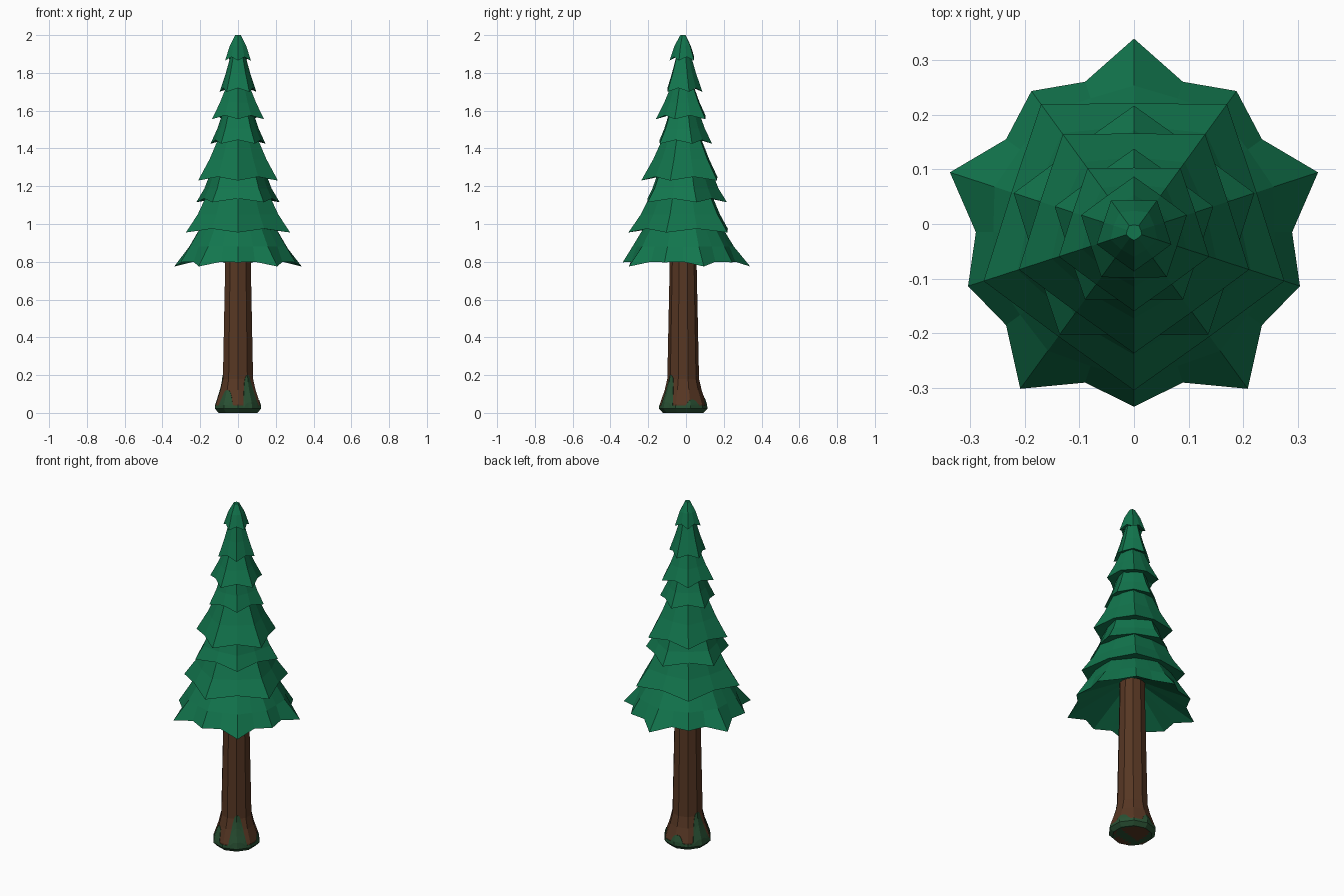
import bpy, bmesh
from math import sin, cos, pi, radians

if "Cube" in bpy.data.objects:
    bpy.data.objects.remove(bpy.data.objects["Cube"])

CY = -0.015  # tree axis sits slightly forward of centre


def material(name, rgb):
    m = bpy.data.materials.new(name)
    m.diffuse_color = (*rgb, 1)
    m.use_nodes = True
    m.node_tree.nodes["Principled BSDF"].inputs["Base Color"].default_value = m.diffuse_color
    return m


LEAF = material("needles", (0.006, 0.18, 0.075))
BARK = material("bark", (0.095, 0.038, 0.017))
MOSS = material("moss", (0.022, 0.08, 0.033))


def loft(name, rings, mat, cap_start=False, cap_end=False):
    """Skin a stack of closed rings of equal point count."""
    bm = bmesh.new()
    loops = [[bm.verts.new(p) for p in ring] for ring in rings]
    n = len(loops[0])
    for a, b in zip(loops, loops[1:]):
        for i in range(n):
            j = (i + 1) % n
            bm.faces.new((a[i], a[j], b[j], b[i]))
    if cap_start:
        bm.faces.new(loops[0][::-1])
    if cap_end:
        bm.faces.new(loops[-1])
    bmesh.ops.recalc_face_normals(bm, faces=bm.faces)
    me = bpy.data.meshes.new(name)
    bm.to_mesh(me)
    bm.free()
    me.materials.append(mat)
    ob = bpy.data.objects.new(name, me)
    bpy.context.collection.objects.link(ob)
    return ob


def ring(n, phase, rz):
    """rz is a repeating pattern of (radius, height)."""
    pts = []
    for i in range(n):
        r, z = rz[i % len(rz)]
        a = radians(phase) + 2 * pi * i / n
        pts.append((r * cos(a), CY + r * sin(a), z))
    return pts


# Branch tiers: rim height, tip radius, radius where the next tier covers it
tiers = [(0.775, 0.355, 0.205), (0.955, 0.29, 0.178), (1.115, 0.232, 0.158),
         (1.23, 0.222, 0.108), (1.425, 0.153, 0.086), (1.555, 0.145, 0.064),
         (1.70, 0.102, 0.040), (1.865, 0.072, 0.015)]
for k, (z, r, rt) in enumerate(tiers):
    last = k == len(tiers) - 1
    zt = 2.0 if last else tiers[k + 1][0] + 0.03
    if k == 0:
        n, shape = 20, (1, 0.96, 1, 0.96)
        rim = [(0.355, z), (0.29, 0.80), (0.32, 0.797), (0.29, 0.80)]
        inner = [(0.068, 0.93)]
    else:
        n, shape = 10, (1, 0.87)
        rim = [(r, z), (r * 0.815, z + 0.02)]
        inner = [(tiers[k - 1][2] * 0.8, z + 0.025)]
    rm, zm = (0.045, 1.945) if last else ((r + rt) / 2 * 0.96, (z + zt) / 2)
    rings = [ring(n, 90 if k % 2 == 0 else -90, p) for p in (
        inner, rim, [(rm * s, zm) for s in shape], [(rt * s, zt) for s in shape])]
    loft(f"branch_tier_{k + 1}", rings, LEAF, cap_end=True)

# Trunk with flared foot
profile = [(0.105, 0.0), (0.126, 0.022), (0.124, 0.045), (0.098, 0.12),
           (0.084, 0.18), (0.071, 0.80), (0.068, 1.0)]
loft("trunk", [ring(10, 18, [p]) for p in profile], BARK, True, True)


# Moss skin hugging the foot, with a wavy upper edge
def foot_radius(z):
    for (r0, z0), (r1, z1) in zip(profile, profile[1:]):
        if z <= z1:
            return r0 + (r1 - r0) * (z - z0) / (z1 - z0)


def moss_height(deg):
    h = 0.038
    for centre, half, top in ((-52, 24, 0.20), (-125, 22, 0.12), (25, 18, 0.07),
                              (165, 26, 0.20), (95, 18, 0.08)):
        d = abs((deg - centre + 180) % 360 - 180)
        if d < half:
            h = max(h, 0.038 + (top - 0.038) * (1 - (d / half) ** 3))
    return h


N = 80
moss = []
for f in (0, 1, 2, 3, 4, 5, 6, 7):
    pts = []
    for i in range(N):
        a = 2 * pi * i / N
        deg = 360 * i / N
        top = moss_height(deg)
        z = (0, 0.022)[f] if f < 2 else 0.022 + (top - 0.022) * (f - 1) / 5
        if f == 7:
            z = top
        # follow the flat sides of the ten-sided trunk
        off = (deg - 18) % 36 - 18
        flat = cos(pi / 10) / cos(radians(off))
        r = foot_radius(z) * flat + (0.0025 if f < 7 else -0.002)
        pts.append((r * cos(a), CY + r * sin(a), z))
    moss.append(pts)
loft("moss", moss, MOSS, cap_start=True)
